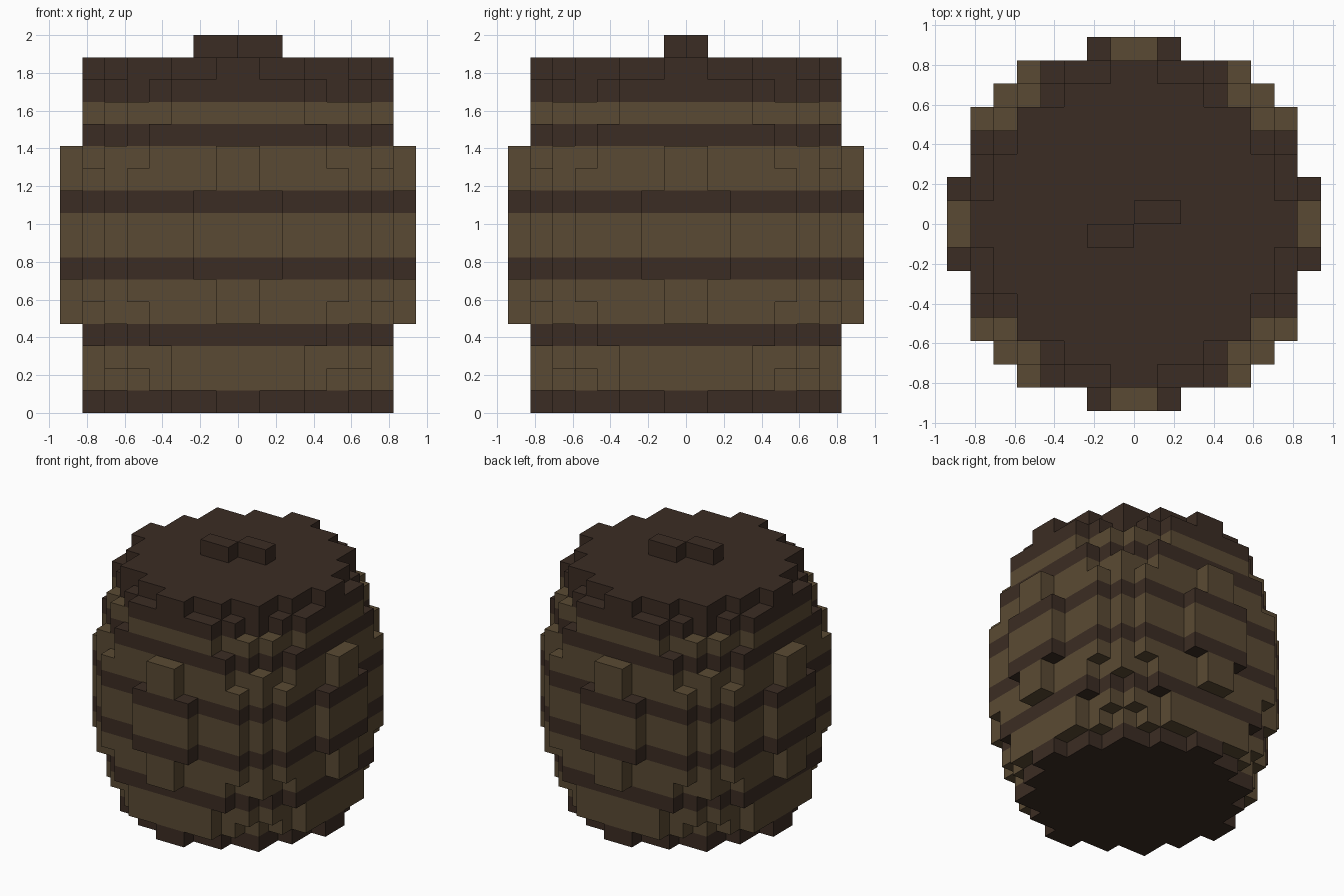
import bpy, bmesh, math
from mathutils import Vector

if "Cube" in bpy.data.objects:
    bpy.data.objects.remove(bpy.data.objects["Cube"], do_unlink=True)

U = 2 / 17  # block size: 16 blocks of barrel plus one of handle


def srgb(hex_code):
    out = []
    for i in (0, 2, 4):
        c = int(hex_code[i:i + 2], 16) / 255
        out.append(c / 12.92 if c <= 0.04045 else ((c + 0.055) / 1.055) ** 2.4)
    return (*out, 1)


def material(name, hex_code):
    m = bpy.data.materials.new(name)
    m.use_nodes = True
    m.diffuse_color = srgb(hex_code)
    bsdf = m.node_tree.nodes["Principled BSDF"]
    bsdf.inputs["Base Color"].default_value = srgb(hex_code)
    bsdf.inputs["Roughness"].default_value = 0.9
    return m


light_wood = material("light wood", "5A4A33")
dark_wood = material("dark wood", "3B2C23")

# Half depth in blocks of each column, counted outwards from the axis,
# for the eight layers from the waist up to the lid (mirrored downwards)
LAYERS = [
    (8, 8, 7, 7, 7, 6, 5, 2),
    (8, 8, 7, 7, 7, 6, 5, 2),
    (8, 7, 7, 7, 7, 6, 5, 1),
    (8, 7, 7, 7, 6, 6, 4, 1),
    (7, 7, 7, 7, 6, 5, 4, 0),
    (7, 7, 7, 6, 6, 5, 3, 0),
    (7, 7, 7, 6, 5, 4, 3, 0),
    (7, 6, 6, 5, 5, 3, 1, 0),
]
DARK_LAYERS = {0, 3, 6, 9, 12, 14, 15, 16}


def column(v):
    return v if v >= 0 else -1 - v


def blocky_object(name, cells):
    """Outer skin of a set of blocks, coloured by layer, flat areas merged."""
    bm = bmesh.new()
    for cell in cells:
        for axis in range(3):
            for side in (0, 1):
                step = list(cell)
                step[axis] += 2 * side - 1
                if tuple(step) in cells:
                    continue
                a, b = (axis + 1) % 3, (axis + 2) % 3
                corners = []
                for da, db in ((0, 0), (1, 0), (1, 1), (0, 1)):
                    p = list(cell)
                    p[axis] += side
                    p[a] += da
                    p[b] += db
                    corners.append(bm.verts.new(Vector(p) * U))
                face = bm.faces.new(corners if side else corners[::-1])
                face.material_index = int(cell[2] in DARK_LAYERS)
    bmesh.ops.remove_doubles(bm, verts=bm.verts, dist=U * 0.01)
    bmesh.ops.dissolve_limit(bm, angle_limit=math.radians(1), verts=bm.verts,
                             edges=bm.edges, delimit={'MATERIAL'})
    mesh = bpy.data.meshes.new(name)
    bm.to_mesh(mesh)
    bm.free()
    mesh.materials.append(light_wood)
    mesh.materials.append(dark_wood)
    obj = bpy.data.objects.new(name, mesh)
    bpy.context.collection.objects.link(obj)
    return obj


# Barrel with its dark hoops
barrel = set()
for z in range(16):
    profile = LAYERS[column(z - 8)]
    for x in range(-8, 8):
        for y in range(-8, 8):
            if column(y) < profile[column(x)]:
                barrel.add((x, y, z))
blocky_object("barrel_body", barrel)

# Two offset blocks forming the lid handle
blocky_object("lid_handle_left", {(0, 0, 16), (1, 0, 16)})
blocky_object("lid_handle_right", {(-2, -1, 16), (-1, -1, 16)})
